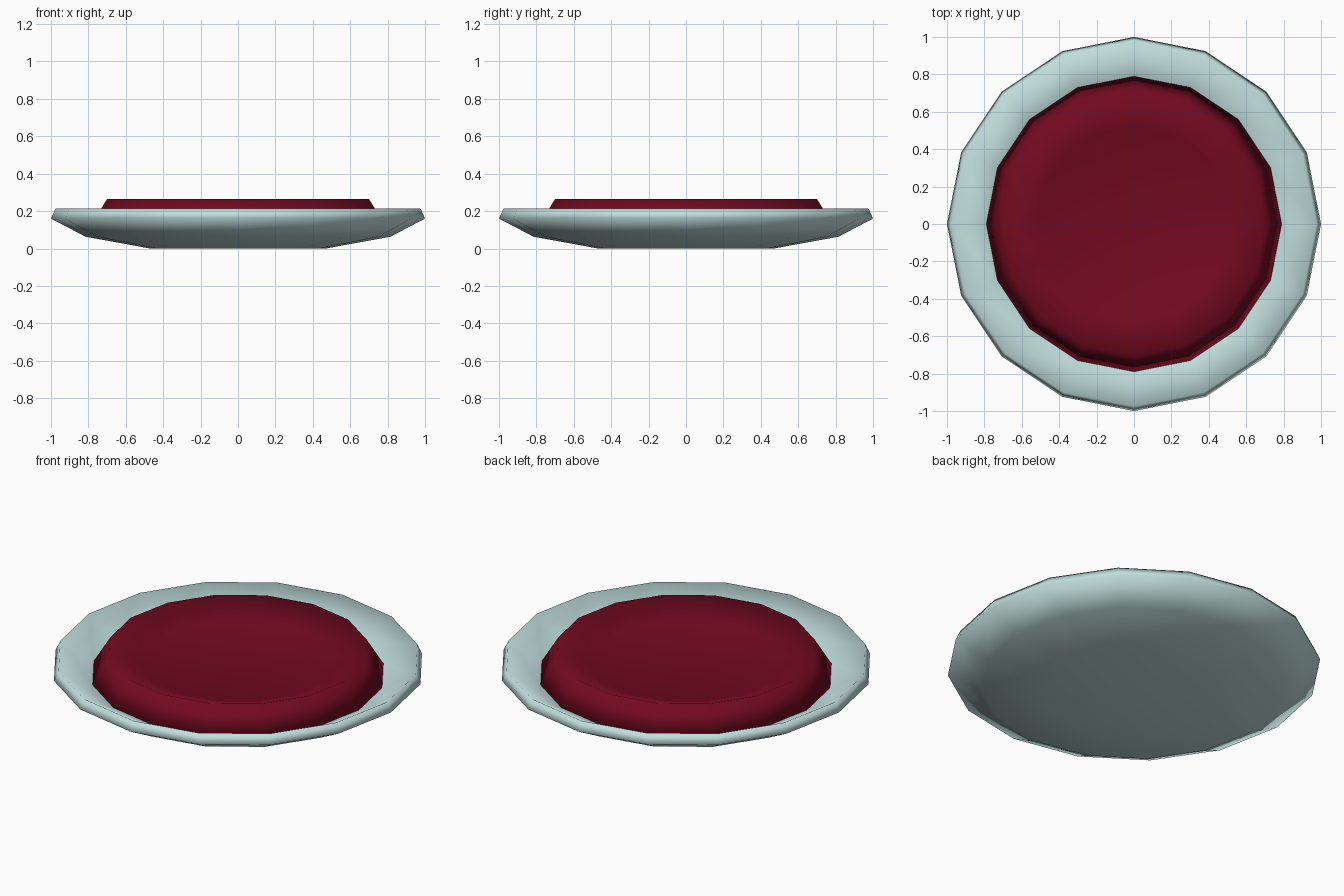
import bpy, bmesh, math

if "Cube" in bpy.data.objects:
    bpy.data.objects.remove(bpy.data.objects["Cube"])

SIDES = 16


def material(name, rgb):
    m = bpy.data.materials.new(name)
    m.diffuse_color = (*rgb, 1)
    m.use_nodes = True
    m.node_tree.nodes["Principled BSDF"].inputs["Base Color"].default_value = m.diffuse_color
    return m


def lathe(name, profile, mat):
    """Revolve (radius, height) points around z; end rings are capped flat."""
    bm = bmesh.new()
    rings = [[bm.verts.new((r * math.cos(2 * math.pi * i / SIDES),
                            r * math.sin(2 * math.pi * i / SIDES), z))
              for i in range(SIDES)] for r, z in profile]
    for a, b in zip(rings, rings[1:]):
        for i in range(SIDES):
            j = (i + 1) % SIDES
            bm.faces.new((a[i], a[j], b[j], b[i]))
    bm.faces.new(rings[0])
    bm.faces.new(rings[-1])
    bmesh.ops.recalc_face_normals(bm, faces=bm.faces)
    for f in bm.faces:
        f.smooth = True
    me = bpy.data.meshes.new(name)
    bm.to_mesh(me)
    bm.free()
    me.materials.append(mat)
    ob = bpy.data.objects.new(name, me)
    bpy.context.collection.objects.link(ob)
    return ob


glaze = material("pale_aqua", (0.53, 0.73, 0.71))
red = material("deep_red", (0.17, 0.003, 0.014))

# Shallow dish: flat foot, flared underside, rolled rim, sloping inside
lathe("plate", [(0.47, 0.005), (0.815, 0.063), (1.0, 0.16), (0.975, 0.215),
                (0.79, 0.115), (0.47, 0.06)], glaze)

# Filling with a raised edge and a slightly sunken centre
lathe("filling", [(0.70, 0.09), (0.79, 0.118), (0.70, 0.265), (0.52, 0.20)], red)

# Stand the model on z = 0
for ob in bpy.context.collection.objects:
    for v in ob.data.vertices:
        v.co.z -= 0.005 if v.co.z < 0.01 else 0
